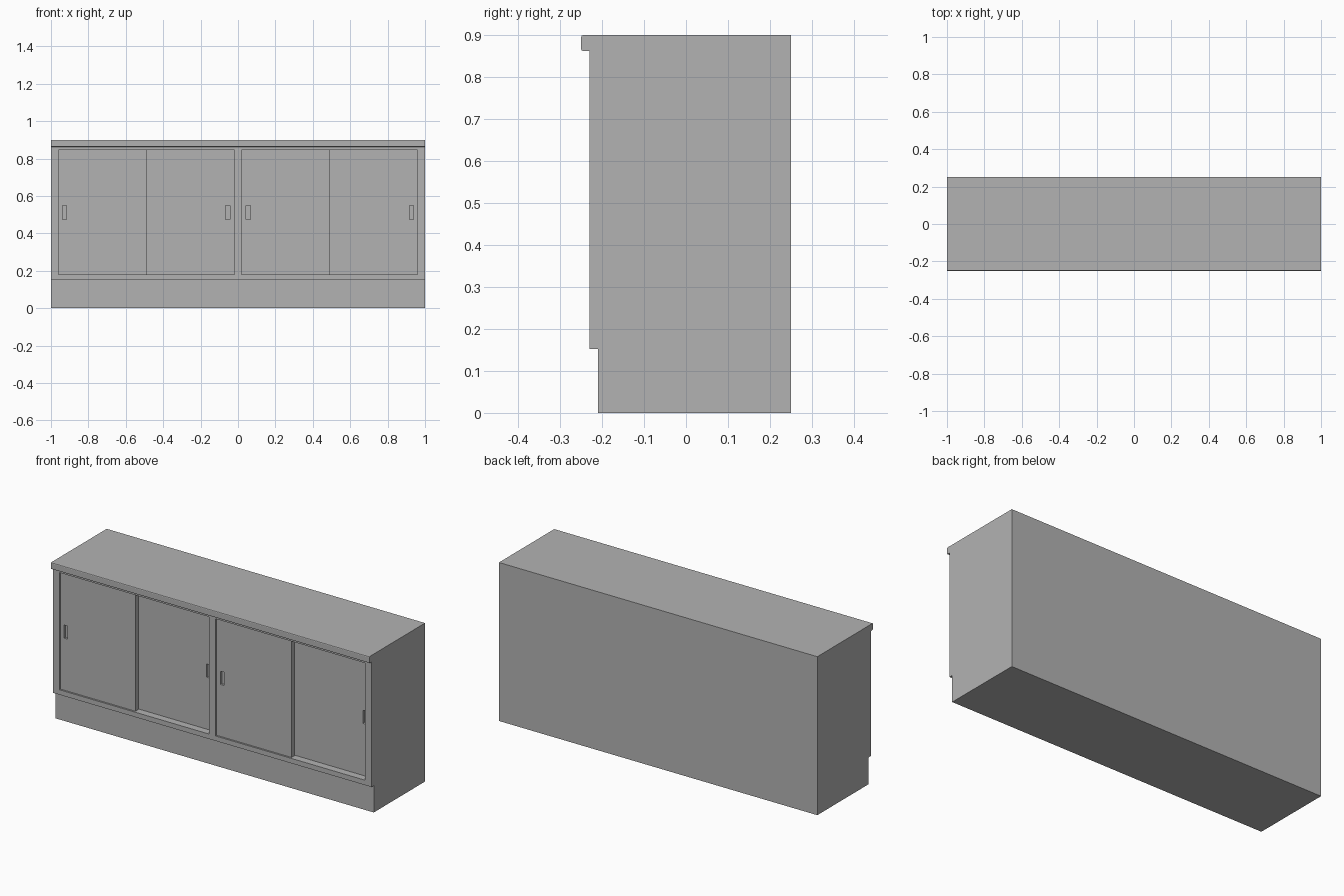
import bpy
import bmesh

cube = bpy.data.objects.get("Cube")
if cube:
    bpy.data.objects.remove(cube, do_unlink=True)

grey = bpy.data.materials.new("plain grey")
grey.use_nodes = True
colour = (0.45, 0.45, 0.45, 1)
grey.diffuse_color = colour
grey.node_tree.nodes["Principled BSDF"].inputs["Base Color"].default_value = colour


def extrude_profile(name, profile, x0, x1):
    """Solid made by sweeping a (y, z) profile from x0 to x1."""
    bm = bmesh.new()
    face = bm.faces.new([bm.verts.new((x0, y, z)) for y, z in profile])
    swept = bmesh.ops.extrude_face_region(bm, geom=[face])["geom"]
    verts = [v for v in swept if isinstance(v, bmesh.types.BMVert)]
    bmesh.ops.translate(bm, verts=verts, vec=(x1 - x0, 0, 0))
    bmesh.ops.recalc_face_normals(bm, faces=bm.faces)
    mesh = bpy.data.meshes.new(name)
    bm.to_mesh(mesh)
    bm.free()
    mesh.materials.append(grey)
    obj = bpy.data.objects.new(name, mesh)
    bpy.context.collection.objects.link(obj)
    return obj


def box(name, x0, x1, y0, y1, z0, z1):
    return extrude_profile(name, [(y0, z0), (y1, z0), (y1, z1), (y0, z1)], x0, x1)


def cut(target, cutter):
    """Subtract the cutter from the target, then discard it."""
    cutter.hide_render = True
    mod = target.modifiers.new("cut", 'BOOLEAN')
    mod.operation = 'DIFFERENCE'
    mod.solver = 'EXACT'
    mod.object = cutter
    bpy.context.view_layer.objects.active = target
    bpy.ops.object.modifier_apply(modifier=mod.name)
    bpy.data.objects.remove(cutter, do_unlink=True)


FRONT, BACK, TOP = -0.23, 0.25, 0.9
SILL, HEAD = 0.18, 0.845
INNER, MIDDLE, OUTER = 0.02, 0.49, 0.96

# Cabinet body: recessed plinth, carcass and worktop with softened front edge
lip, nose, soft = 0.862, -0.25, 0.005
body = extrude_profile("cabinet_body", [
    (BACK, 0), (BACK, TOP), (nose + soft, TOP), (nose + 0.0015, TOP - 0.0015),
    (nose, TOP - soft), (nose, lip + soft), (nose + 0.0015, lip + 0.0015),
    (nose + soft, lip), (FRONT, lip), (FRONT, 0.152), (-0.21, 0.152), (-0.21, 0),
], -1, 1)

# Two door openings
for x0, x1 in ((-OUTER, -INNER), (INNER, OUTER)):
    cut(body, box("opening_cutter", x0, x1, -0.3, -0.16, SILL, HEAD))

# Sliding doors: the one on the left of each pair runs in front
doors = (
    ("front_door_right", -OUTER, -MIDDLE, -0.22, -0.928),
    ("rear_door_right", -MIDDLE - 0.02, -INNER, -0.188, -0.055),
    ("front_door_left", INNER, MIDDLE, -0.22, 0.055),
    ("rear_door_left", MIDDLE - 0.02, OUTER, -0.188, 0.928),
)
for name, x0, x1, y, pull in doors:
    door = box(name, x0, x1, y, y + 0.028, SILL, HEAD)
    # Recessed finger pull
    cut(door, box("pull_cutter", pull - 0.011, pull + 0.011,
                  y - 0.02, y + 0.012, 0.475, 0.55))
